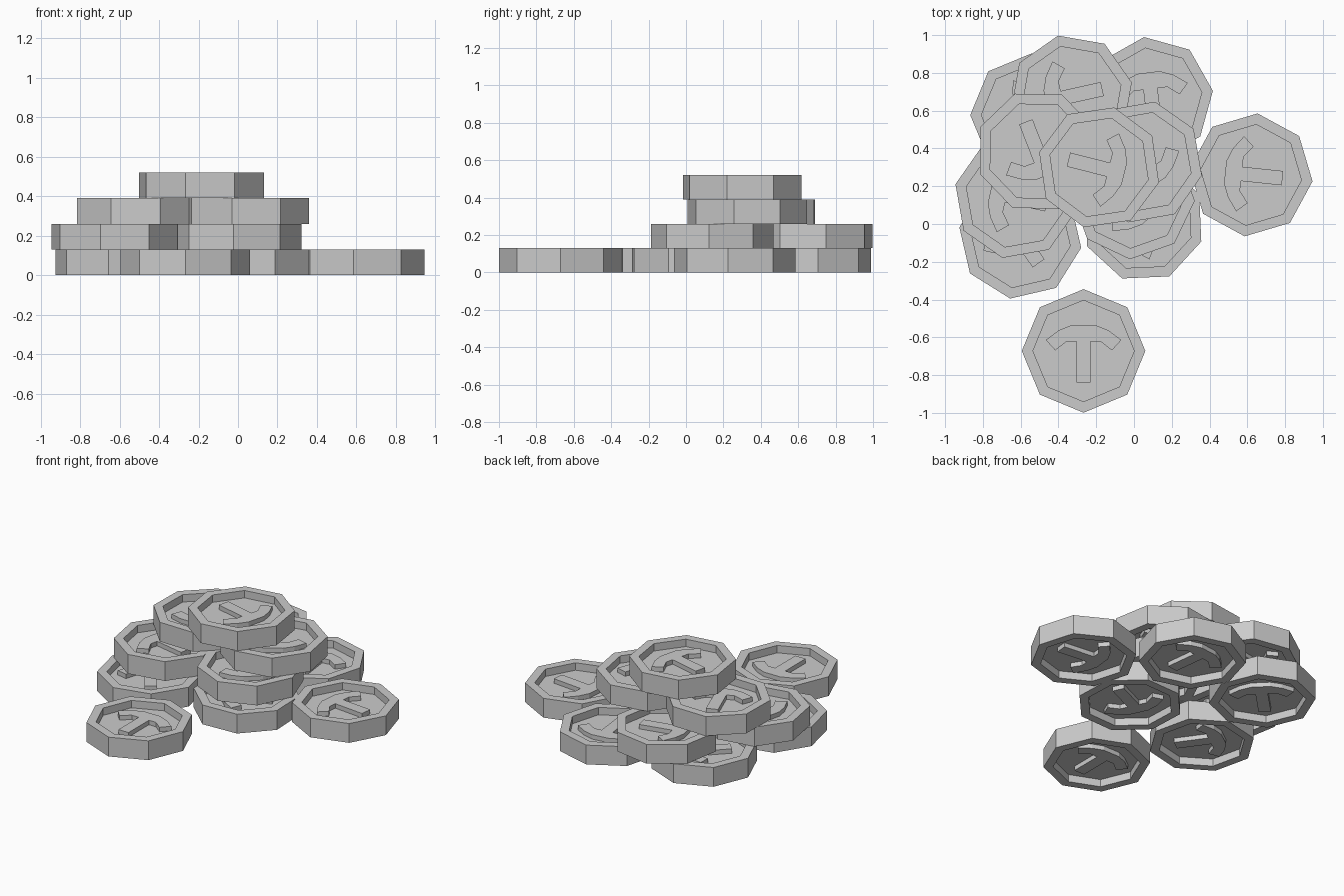
import bpy, bmesh
from math import sin, cos, pi, radians

if "Cube" in bpy.data.objects:
    bpy.data.objects.remove(bpy.data.objects["Cube"])

R, RIM, H, DEPTH, RELIEF = 0.327, 0.268, 0.13, 0.05, 0.03
SIDES = 8

# One half of the raised arc-and-bar relief; mirrored to get the whole outline
# (local +y is the arc side, the bar points to -y)
HALF = [(0.038, -0.167), (0.038, 0.05), (0.09, 0.05), (0.15, 0.003),
        (0.2, 0.058), (0.13, 0.11), (0.06, 0.138)]
OUTLINE = HALF + [(-x, y) for x, y in reversed(HALF)]


def coin_mesh():
    bm = bmesh.new()
    # octagonal body with a raised rim on both faces
    profile = [(RIM, DEPTH), (RIM, 0), (R, 0), (R, H), (RIM, H), (RIM, H - DEPTH)]
    rings = [[bm.verts.new((r * cos(2 * pi * i / SIDES), r * sin(2 * pi * i / SIDES), z))
              for i in range(SIDES)] for r, z in profile]
    for a, b in zip(rings, rings[1:]):
        for i in range(SIDES):
            j = (i + 1) % SIDES
            bm.faces.new((a[i], a[j], b[j], b[i]))
    bm.faces.new(rings[0])
    bm.faces.new(rings[-1])
    # relief standing out of both recessed faces
    z0, z1 = DEPTH - RELIEF, H - DEPTH + RELIEF
    low = [bm.verts.new((x, y, z0)) for x, y in OUTLINE]
    high = [bm.verts.new((x, y, z1)) for x, y in OUTLINE]
    n = len(OUTLINE)
    for i in range(n):
        j = (i + 1) % n
        bm.faces.new((low[i], low[j], high[j], high[i]))
    bm.faces.new(low)
    bm.faces.new(high)
    bmesh.ops.recalc_face_normals(bm, faces=bm.faces[:])
    me = bpy.data.meshes.new("coin")
    bm.to_mesh(me)
    bm.free()
    return me


# Coins per layer: x, y, direction of the relief bar in degrees
LAYERS = [
    [(-0.267, -0.672, -90), (0.62, 0.26, -6), (0.093, 0.665, -83),
     (-0.54, 0.577, -135), (-0.602, -0.072, -54.5), (0.049, 0.019, 25)],
    [(-0.331, 0.678, 12.6), (-0.626, 0.14, -12.5), (-0.005, 0.14, 132)],
    [(-0.512, 0.385, 111.3), (0.04, 0.328, 122.5)],
    [(-0.185, 0.30, 165.75)],
]

mesh = coin_mesh()
for level, coins in enumerate(LAYERS):
    for k, (x, y, deg) in enumerate(coins):
        ob = bpy.data.objects.new(f"coin_layer{level + 1}_{k + 1}", mesh)
        ob.location = (x, y, level * H)
        ob.rotation_euler.z = radians(deg + 90)
        bpy.context.collection.objects.link(ob)
